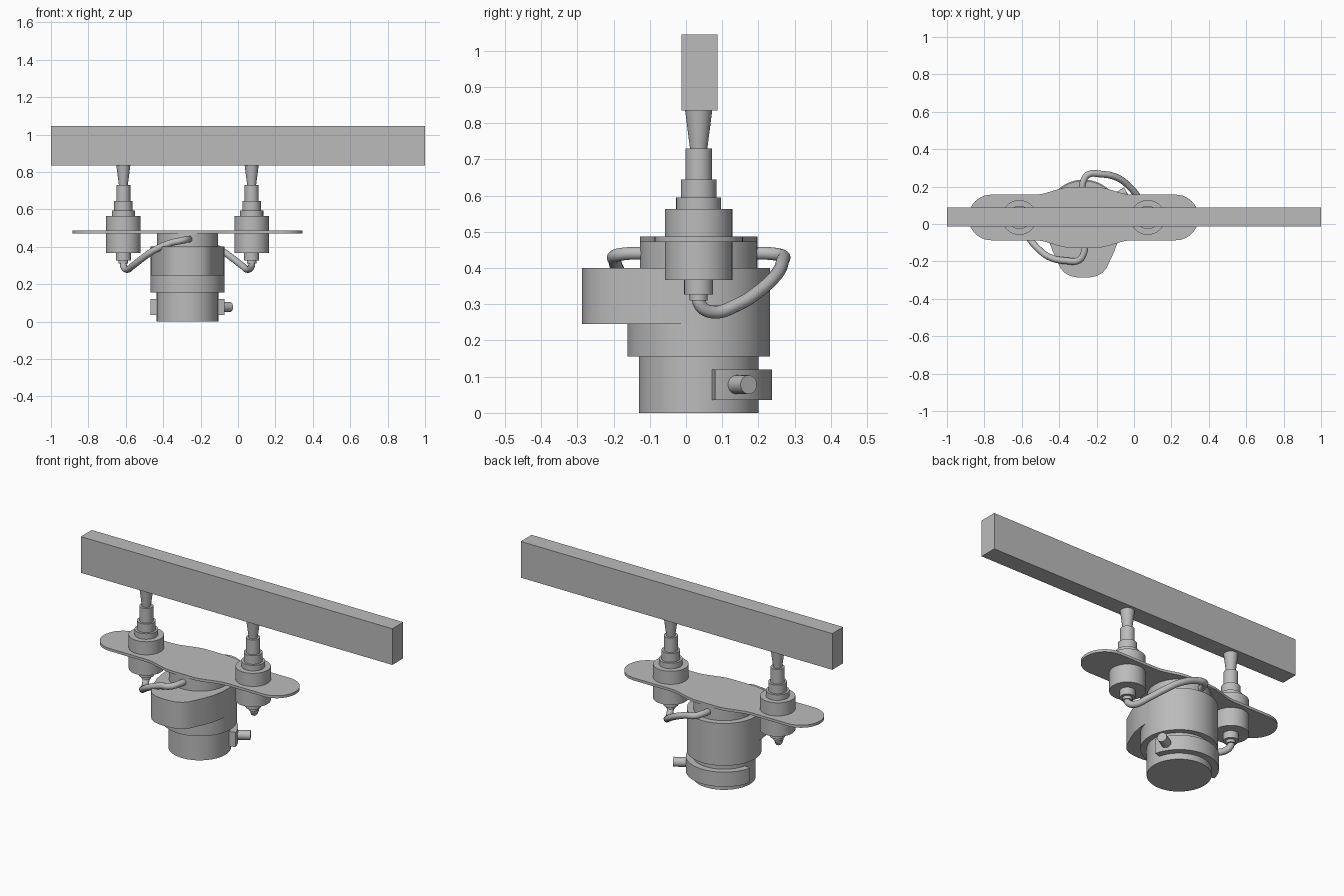
import bpy, bmesh
from math import sin, cos, pi, radians
from mathutils import Vector

if "Cube" in bpy.data.objects:
    bpy.data.objects.remove(bpy.data.objects["Cube"])

grey = bpy.data.materials.new("plain_grey")
grey.use_nodes = True
grey.diffuse_color = (0.5, 0.5, 0.5, 1)
grey.node_tree.nodes["Principled BSDF"].inputs["Base Color"].default_value = (0.5, 0.5, 0.5, 1)

CX, CY = -0.27, 0.035      # axis of the unit
REACH = 0.343              # distance of each hanger from the axis


def finish(bm, name, location=(0, 0, 0)):
    bmesh.ops.recalc_face_normals(bm, faces=bm.faces)
    mesh = bpy.data.meshes.new(name)
    bm.to_mesh(mesh)
    bm.free()
    mesh.materials.append(grey)
    ob = bpy.data.objects.new(name, mesh)
    ob.location = location
    bpy.context.collection.objects.link(ob)
    bpy.ops.object.select_all(action='DESELECT')
    ob.select_set(True)
    bpy.context.view_layer.objects.active = ob
    bpy.ops.object.shade_smooth_by_angle(angle=radians(30))
    return ob


def lathe(name, profile, location, steps=48):
    """Solid of revolution about z from (radius, height) pairs."""
    bm = bmesh.new()
    rings = [[bm.verts.new((r * cos(2 * pi * i / steps), r * sin(2 * pi * i / steps), z))
              for i in range(steps)] for r, z in profile]
    for a, b in zip(rings, rings[1:]):
        for i in range(steps):
            j = (i + 1) % steps
            bm.faces.new((a[i], a[j], b[j], b[i]))
    bm.faces.new(rings[0])
    bm.faces.new(rings[-1])
    return finish(bm, name, location)


def slab(name, outline, bottom, top, location=(0, 0, 0)):
    """Flat outline extruded upwards."""
    bm = bmesh.new()
    face = bm.faces.new([bm.verts.new((x, y, bottom)) for x, y in outline])
    new = bmesh.ops.extrude_face_region(bm, geom=[face])
    moved = [v for v in new["geom"] if isinstance(v, bmesh.types.BMVert)]
    bmesh.ops.translate(bm, verts=moved, vec=(0, 0, top - bottom))
    return finish(bm, name, location)


def arc(radius, start, end, steps, x=0):
    angles = [radians(start + (end - start) * i / steps) for i in range(steps + 1)]
    return [(x + radius * cos(a), radius * sin(a)) for a in angles]


# Overhead beam
slab("overhead_beam", [(-1, -0.013), (1, -0.013), (1, 0.087), (-1, 0.087)], 0.835, 1.045)

# Stepped hangers on both sides
hanger = [(0.025, 0.31), (0.025, 0.327), (0.04, 0.327), (0.04, 0.367),
          (0.093, 0.367), (0.093, 0.563), (0.062, 0.563), (0.062, 0.595),
          (0.049, 0.595), (0.049, 0.645), (0.037, 0.645), (0.037, 0.73),
          (0.024, 0.73), (0.038, 0.84)]
for side, s in (("right", -1), ("left", 1)):
    lathe(side + "_hanger", hanger, (CX + s * REACH, CY, 0))

# Mounting plate: round ends with a swelling in the middle
half = 0.122
wave = []
for i in range(25):
    x = 0.26 - 0.52 * i / 24
    t = min(1, max(0, (0.26 - abs(x)) / 0.19))
    wave.append((x, half + 0.04 * t * t * (3 - 2 * t)))
outline = arc(half, -90, 90, 20, 0.615 - half) + wave
outline += [(-x, -y) for x, y in outline]
slab("mounting_plate", outline, 0.472, 0.487, (CX, CY, 0))

# Round body from base to neck
body = [(0.165, 0), (0.165, 0.155), (0.197, 0.155), (0.197, 0.4), (0.162, 0.4), (0.162, 0.475)]
lathe("body", body, (CX, CY, 0), 64)

# Rounded nose on the front of the body
nose_side = [(0.194, -0.07), (0.182, -0.135), (0.163, -0.185), (0.14, -0.235),
             (0.122, -0.272), (0.1, -0.297), (0.07, -0.313), (0.035, -0.32)]
nose = [(-x, y) for x, y in nose_side] + [(0, -0.322)] + nose_side[::-1]
slab("front_nose", nose + arc(0.196, 0, 180, 24), 0.245, 0.4, (CX, CY, 0))

# Clamp band around the rear of the base
slab("rear_band", arc(0.202, 13, 167, 40) + arc(0.16, 167, 13, 40), 0.035, 0.12, (CX, CY, 0))

# Side outlet pointing outwards from the band
direction = Vector((cos(radians(31)), sin(radians(31)), 0))
outlet = lathe("side_outlet", [(0.026, 0.17), (0.026, 0.268)], (CX, CY, 0.078), 32)
outlet.rotation_mode = 'QUATERNION'
outlet.rotation_quaternion = direction.to_track_quat('Z', 'Y')

# Bent pipes from each hanger to the neck, half a turn apart
path = [(0.343, 0, 0.33), (0.343, 0.003, 0.3), (0.328, 0.035, 0.279), (0.29, 0.11, 0.3),
        (0.245, 0.165, 0.335), (0.18, 0.213, 0.38), (0.09, 0.232, 0.42),
        (0.025, 0.229, 0.434), (0, 0.195, 0.44), (-0.01, 0.14, 0.44)]
for name, s in (("front_pipe", -1), ("rear_pipe", 1)):
    curve = bpy.data.curves.new(name, 'CURVE')
    curve.dimensions = '3D'
    curve.bevel_depth = 0.018
    curve.bevel_resolution = 4
    curve.resolution_u = 6
    spline = curve.splines.new('BEZIER')
    spline.bezier_points.add(len(path) - 1)
    for point, (x, y, z) in zip(spline.bezier_points, path):
        point.co = (CX + s * x, CY + s * y, z)
        point.handle_left_type = point.handle_right_type = 'AUTO'
    curve.materials.append(grey)
    bpy.context.collection.objects.link(bpy.data.objects.new(name, curve))
